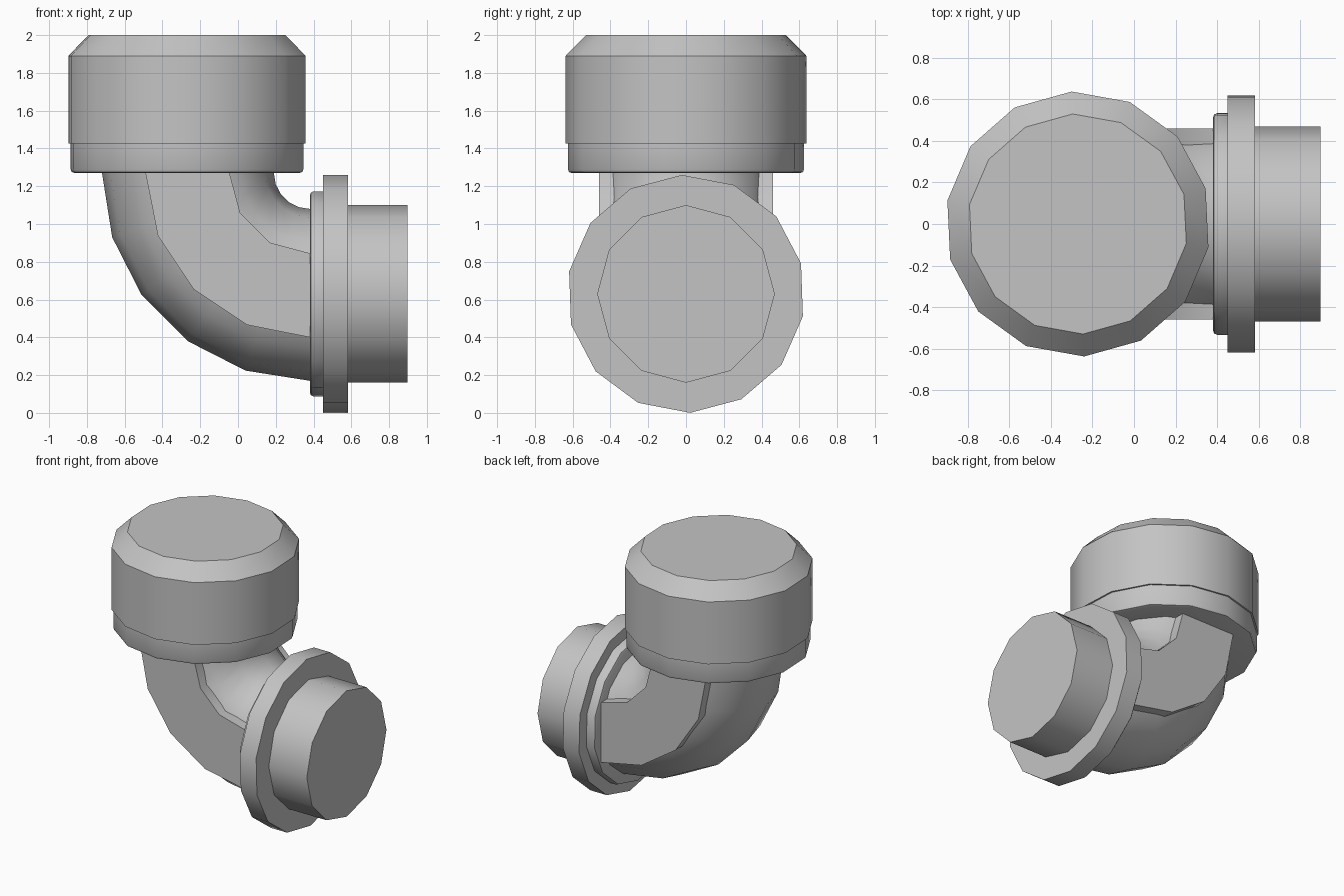
import bpy, bmesh
from math import sin, cos, radians, pi, tau

cube = bpy.data.objects.get("Cube")
if cube:
    bpy.data.objects.remove(cube)

grey = bpy.data.materials.new("light grey")
grey.use_nodes = True
colour = (0.55, 0.55, 0.55, 1)
grey.diffuse_color = colour
grey.node_tree.nodes["Principled BSDF"].inputs["Base Color"].default_value = colour

CAP_X = -0.27        # vertical axis of the cap
PIPE_Z = 0.63        # height of the horizontal axis
BEND_X, BEND_Z = 0.38, 1.27   # centre of the elbow's bend
BEND_R = 0.645


def finish(bm, name):
    bmesh.ops.recalc_face_normals(bm, faces=bm.faces)
    mesh = bpy.data.meshes.new(name)
    bm.to_mesh(mesh)
    bm.free()
    mesh.materials.append(grey)
    obj = bpy.data.objects.new(name, mesh)
    bpy.context.collection.objects.link(obj)
    bpy.ops.object.select_all(action='DESELECT')
    obj.select_set(True)
    bpy.context.view_layer.objects.active = obj
    bpy.ops.object.shade_smooth_by_angle(angle=radians(35))
    return obj


def skin(name, rings):
    """Join rings of points with quads and cap both ends."""
    bm = bmesh.new()
    loops = [[bm.verts.new(p) for p in ring] for ring in rings]
    n = len(loops[0])
    for a, b in zip(loops, loops[1:]):
        for i in range(n):
            j = (i + 1) % n
            bm.faces.new((a[i], a[j], b[j], b[i]))
    bm.faces.new(loops[0])
    bm.faces.new(loops[-1])
    return finish(bm, name)


def lathe(name, profile, sides, start, axis):
    """Turn (radius, position) pairs round the cap axis or the pipe axis."""
    rings = []
    for r, pos in profile:
        ring = []
        for i in range(sides):
            a = radians(start) + tau * i / sides
            u, v = r * cos(a), r * sin(a)
            ring.append((CAP_X + u, v, pos) if axis == 'z' else (pos, u, PIPE_Z + v))
        rings.append(ring)
    return skin(name, rings)


def bend_point(r, a, y=0):
    return (BEND_X - r * cos(a), y, BEND_Z - r * sin(a))


# Cap: lower ring with a soft edge, body and chamfered top
lathe("cap_lower_ring", [(0.605, 1.27), (0.62, 1.275), (0.626, 1.29), (0.626, 1.43)], 14, 92.7, 'z')
lathe("cap_body", [(0.638, 1.425), (0.638, 1.89), (0.53, 2.0)], 14, 92.7, 'z')

# Round elbow pipe
rings = []
for s in range(6):
    a = s * pi / 10
    rings.append([bend_point(BEND_R + 0.455 * cos(t), a, 0.455 * sin(t))
                  for t in (tau * i / 14 for i in range(14))])
skin("elbow_pipe", rings)

# Flat rib through the elbow, proud of the pipe on both sides
outline = [(0.87, s * pi / 8) for s in range(5)]
outline += [(0.425, s * pi / 6) for s in range(3, -1, -1)]
skin("elbow_side_rib", [[bend_point(r, a, y) for r, a in outline] for y in (-0.46, 0.46)])

# Horizontal end: collar, flange and plug
lathe("collar", [(0.52, 0.38), (0.537, 0.386), (0.543, 0.40), (0.543, 0.455)], 14, -88, 'x')
lathe("flange", [(0.63, 0.45), (0.63, 0.583)], 14, -88, 'x')
lathe("end_pipe", [(0.47, 0.57), (0.47, 0.897)], 12, 0, 'x')
